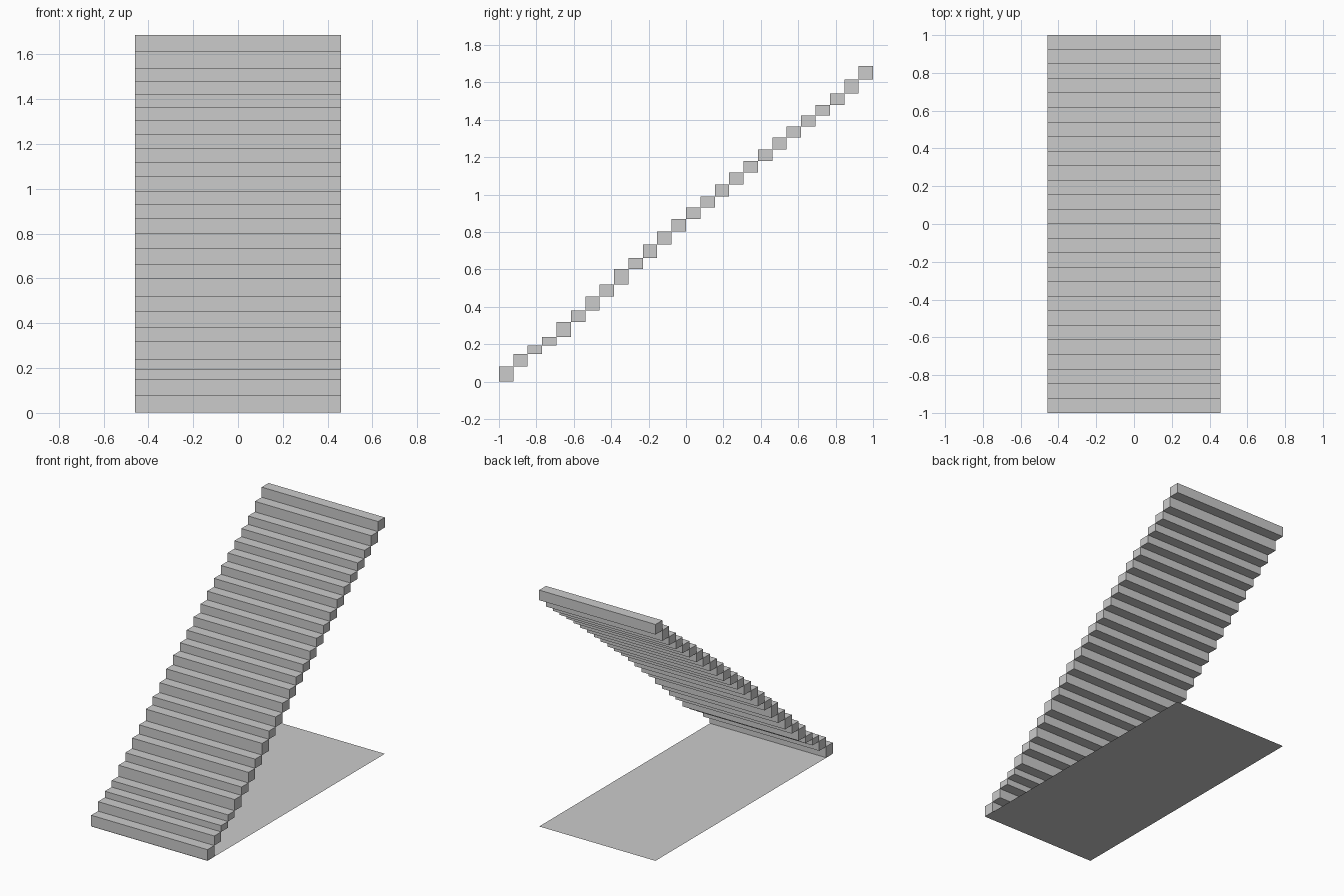
import bpy

if "Cube" in bpy.data.objects:
    bpy.data.objects.remove(bpy.data.objects["Cube"])

HALF_W = 0.459
# heights of the tread tops, bottom to top (risers are slightly uneven)
TOPS = [0.08, 0.148, 0.193, 0.24, 0.32, 0.38, 0.455, 0.52, 0.603, 0.662,
        0.733, 0.802, 0.87, 0.93, 0.99, 1.055, 1.118, 1.18, 1.242, 1.305,
        1.365, 1.422, 1.48, 1.54, 1.615, 1.687]
DEPTH = 2.0 / len(TOPS)


def box(name, y0, y1, z0, z1):
    bpy.ops.mesh.primitive_cube_add(size=1, location=(0, (y0 + y1) / 2, (z0 + z1) / 2))
    ob = bpy.context.object
    ob.name = name
    ob.scale = (2 * HALF_W, y1 - y0, z1 - z0)
    bpy.ops.object.transform_apply(location=False, rotation=False, scale=True)
    return ob


# steps: each block starts at the height where the previous one ends
bottom = 0.002
for i, top in enumerate(TOPS):
    y = -1 + i * DEPTH
    box(f"step_{i + 1:02d}", y, y + DEPTH, bottom, top)
    bottom = top

# flat footprint sheet under the flight
bpy.ops.mesh.primitive_plane_add(size=1)
base = bpy.context.object
base.name = "base_sheet"
base.scale = (2 * HALF_W, 2, 1)
bpy.ops.object.transform_apply(location=False, rotation=False, scale=True)
